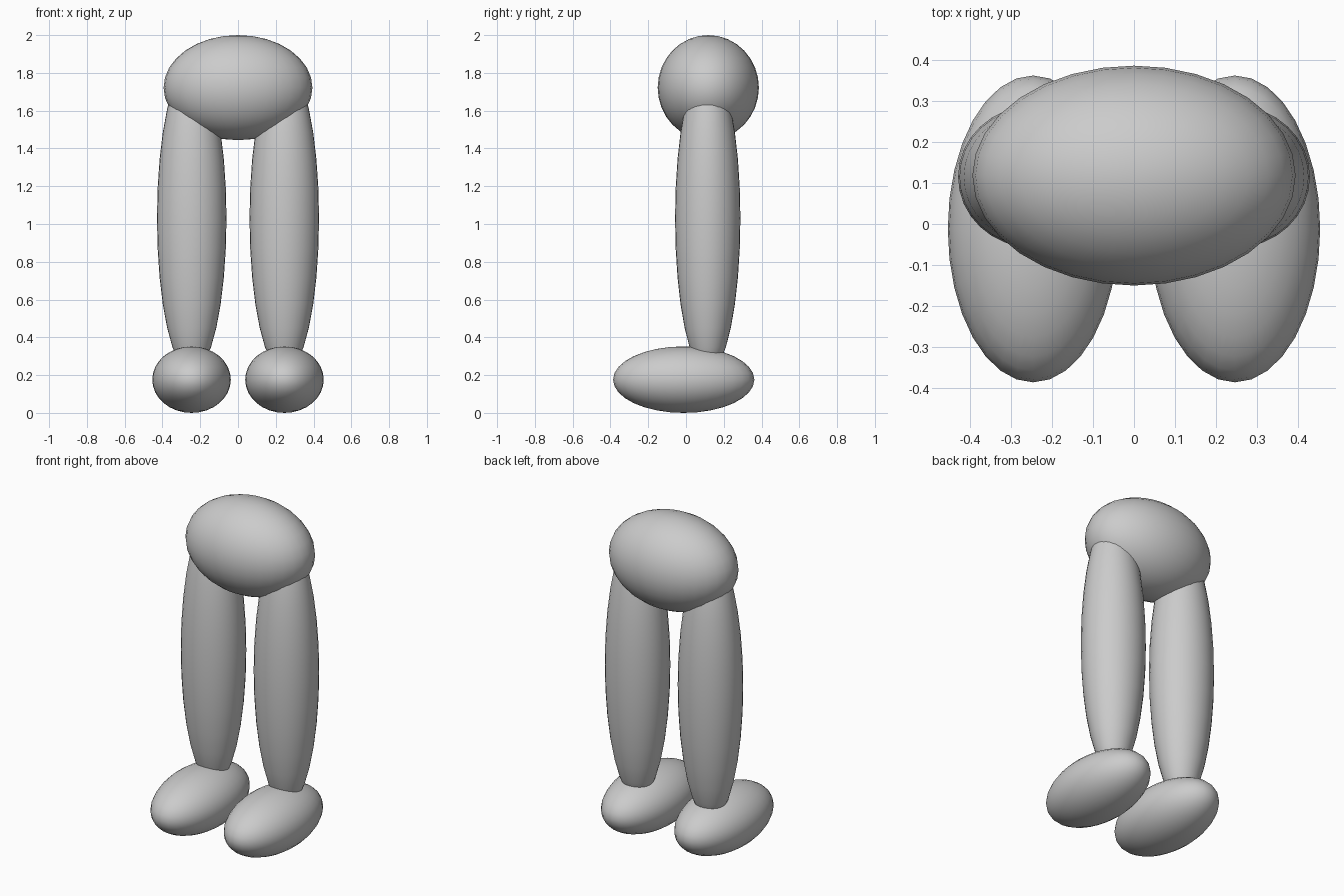
import bpy

if "Cube" in bpy.data.objects:
    bpy.data.objects.remove(bpy.data.objects["Cube"])


def ellipsoid(name, center, radii):
    bpy.ops.mesh.primitive_uv_sphere_add(segments=32, ring_count=16, radius=1, location=center)
    ob = bpy.context.object
    ob.name = name
    ob.scale = radii
    bpy.ops.object.transform_apply(location=False, rotation=False, scale=True)
    bpy.ops.object.shade_smooth()
    return ob


# Hips
ellipsoid("hips", (0, 0.118, 1.722), (0.394, 0.268, 0.278))

# Legs and feet, mirrored left and right
for side, s in (("left", 1), ("right", -1)):
    ellipsoid(side + "_leg", (s * 0.245, 0.115, 1.03), (0.184, 0.173, 0.82))
    ellipsoid(side + "_foot", (s * 0.246, -0.012, 0.176), (0.208, 0.374, 0.176))
